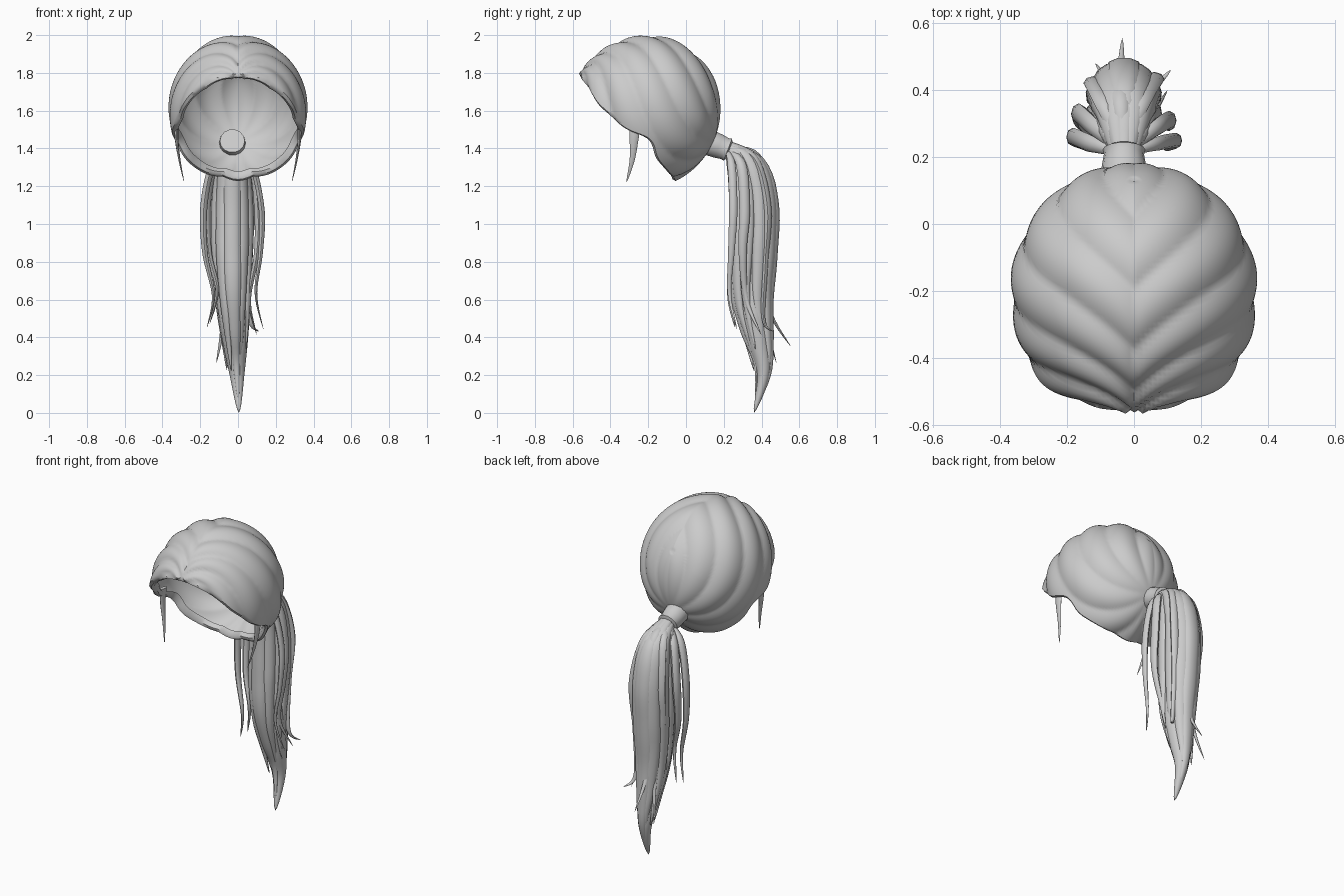
import bpy, bmesh, math
from mathutils import Vector

cube = bpy.data.objects.get("Cube")
if cube:
    bpy.data.objects.remove(cube)

hair = bpy.data.materials.new("hair_grey")
hair.use_nodes = True
hair.diffuse_color = (0.6, 0.6, 0.6, 1)
hair.node_tree.nodes["Principled BSDF"].inputs["Base Color"].default_value = (0.6, 0.6, 0.6, 1)


def finish(name, bm, angle=50):
    bmesh.ops.recalc_face_normals(bm, faces=bm.faces)
    mesh = bpy.data.meshes.new(name)
    bm.to_mesh(mesh)
    bm.free()
    mesh.materials.append(hair)
    ob = bpy.data.objects.new(name, mesh)
    bpy.context.collection.objects.link(ob)
    bpy.ops.object.select_all(action='DESELECT')
    ob.select_set(True)
    bpy.context.view_layer.objects.active = ob
    bpy.ops.object.shade_smooth_by_angle(angle=math.radians(angle))
    return ob


def bridge(bm, a, b):
    n = len(a)
    for i in range(n):
        bm.faces.new((a[i], a[(i + 1) % n], b[(i + 1) % n], b[i]))


def lerp_table(table, k):
    if k <= table[0][0]:
        return table[0][1]
    for (k0, v0), (k1, v1) in zip(table, table[1:]):
        if k <= k1:
            return v0 + (v1 - v0) * (k - k0) / (k1 - k0)
    return table[-1][1]


def spline(pts, t):
    # Catmull-Rom through pts, t in 0..1
    n = len(pts) - 1
    i = min(int(t * n), n - 1)
    f = t * n - i
    p0, p1, p2, p3 = (Vector(pts[min(max(i + k, 0), n)]) for k in (-1, 0, 1, 2))
    return 0.5 * (2 * p1 + (p2 - p0) * f + (2 * p0 - 5 * p1 + 4 * p2 - p3) * f * f
                  + (3 * p1 - p0 - 3 * p2 + p3) * f ** 3)


# ---- Hair cap: skull-shaped shell with clumps sweeping towards the tie ----
CENTRE = Vector((0, -0.2, 1.6))
POLE, UP, SIDE = Vector((0, 0.866, 0.5)), Vector((0, -0.5, 0.866)), Vector((1, 0, 0))
TIE, TIE_UP = Vector((0, 0.917, -0.4)), Vector((0, 0.4, 0.917))
RIM = [(1.21, -0.04), (1.27, -0.08), (1.35, -0.15), (1.43, -0.17), (1.47, -0.21),
       (1.49, -0.28), (1.53, -0.35), (1.64, -0.46), (1.8, -0.565)]


def direction(theta, phi):
    return math.cos(theta) * POLE + math.sin(theta) * (math.cos(phi) * UP + math.sin(phi) * SIDE)


def skull(d):
    return CENTRE + Vector((d.x * 0.365, d.y * (0.38 if d.y > 0 else 0.415), d.z * 0.395))


def clump(d):
    # rounded locks with sharp valleys, bending up to a middle parting
    theta = d.angle(TIE)
    phi = math.atan2(abs(d.x), d.dot(TIE_UP))
    wave = abs(math.sin((phi + 0.3 * theta * theta) * math.pi / 0.62 + 0.4))
    fade = min(1, max(0, (theta - 0.1) / 0.7))
    part = math.exp(-(d.x / 0.05) ** 2) * min(1, max(0, -d.y * 2)) * 0.012
    return 1 + 0.042 * (wave - 0.6) * fade - part


def rim_angle(phi):
    theta = 0.5
    while theta < 2.6:
        p = skull(direction(theta, phi))
        if p.y < lerp_table(RIM, p.z):
            break
        theta += 0.005
    return theta


NP, NT = 160, 56
phis = [2 * math.pi * i / NP for i in range(NP)]
raw = [rim_angle(p) for p in phis]
rim = [sum(raw[(i + k) % NP] for k in (-2, -1, 0, 1, 2)) / 5 for i in range(NP)]
bm = bmesh.new()
top = bm.verts.new(skull(POLE) + Vector((0, 0, 0)))
rings = []
for j in range(1, NT + 1):
    ring = []
    for phi, end in zip(phis, rim):
        d = direction(end * j / NT, phi)
        ring.append(bm.verts.new(CENTRE + (skull(d) - CENTRE) * clump(d)))
    rings.append(ring)
# rolled-in lip around the face opening
for shrink, shift in ((0.965, 0.03), (0.92, 0.02), (0.89, -0.06)):
    ring = []
    for phi, end in zip(phis, rim):
        d = direction(end + shift, phi)
        ring.append(bm.verts.new(CENTRE + (skull(d) - CENTRE) * shrink * clump(d)))
    rings.append(ring)
for a, b in zip(rings, rings[1:]):
    bridge(bm, a, b)
for i in range(NP):
    bm.faces.new((top, rings[0][i], rings[0][(i + 1) % NP]))
finish("hair_cap", bm)

# ---- Hair tie: flared collar that passes through the cap ----
bm = bmesh.new()
axis = Vector((0, 0.93, -0.36)).normalized()
across = axis.cross(SIDE).normalized()
start = Vector((-0.03, 0.1, 1.44))
rings = []
for s, r in ((0, 0.066), (0.03, 0.07), (0.08, 0.066), (0.115, 0.06), (0.13, 0.064), (0.14, 0.045)):
    rings.append([bm.verts.new(start + axis * s + r * (math.cos(a) * SIDE + math.sin(a) * across))
                  for a in (2 * math.pi * i / 14 for i in range(14))])
for a, b in zip(rings, rings[1:]):
    bridge(bm, a, b)
bm.faces.new(rings[0])
bm.faces.new(rings[-1])
finish("hair_tie", bm, 35)


# ---- Locks: tapered sweeps with an oval section ----
def lock(name, pts, width, depth, facing=0.0, steps=30, sides=10, root=0.35, taper=0.45):
    bm = bmesh.new()
    rings = []
    face = Vector((math.cos(facing), math.sin(facing), 0))
    for j in range(steps):
        t = j / steps
        p = spline(pts, t)
        tan = (spline(pts, min(t + 0.02, 1)) - spline(pts, max(t - 0.02, 0))).normalized()
        u = (face - tan * face.dot(tan)).normalized()
        v = tan.cross(u)
        grow = root + (1 - root) * min(1, t / 0.22)
        thin = 1 if t < taper else ((1 - t) / (1 - taper)) ** 0.8
        s = grow * thin
        rings.append([bm.verts.new(p + s * (width * math.cos(a) * u + depth * math.sin(a) * v))
                      for a in (2 * math.pi * i / sides for i in range(sides))])
    for a, b in zip(rings, rings[1:]):
        bridge(bm, a, b)
    bm.faces.new(rings[0])
    tip = bm.verts.new(Vector(pts[-1]))
    for i in range(sides):
        bm.faces.new((rings[-1][i], rings[-1][(i + 1) % sides], tip))
    return finish(name, bm)


# ---- Ponytail body: locks arranged around a curved centre line ----
TAIL = [(-0.03, 0.21, 1.405), (-0.03, 0.32, 1.33), (-0.03, 0.36, 1.1), (-0.03, 0.355, 0.85),
        (-0.025, 0.35, 0.6), (-0.015, 0.385, 0.38), (-0.005, 0.41, 0.2), (0.005, 0.36, 0.0)]
SPREAD = [(0, 0.03), (0.14, 0.075), (0.3, 0.105), (0.5, 0.098), (0.65, 0.075), (0.8, 0.04), (1, 0)]


def tail_path(angle, end, flare):
    pts = []
    for k in range(8):
        t = end * k / 7
        r = lerp_table(SPREAD, t) + flare * (k / 7) ** 4
        out = Vector((math.cos(angle) * 0.82, math.sin(angle), 0))
        if t < 0.1:
            out = Vector((out.x, 0, out.y))
        pts.append(spline(TAIL, t) + out * r)
    return pts


lock("ponytail_core", TAIL, 0.085, 0.075, steps=44, sides=14, taper=0.62)
# angle in degrees, reach along the tail, outward flick at the tip, half width
BODY = [(90, 1.0, 0, 0.055), (55, 0.93, 0, 0.05), (125, 0.9, 0.01, 0.05), (20, 0.8, 0.0, 0.045),
        (160, 0.84, 0.035, 0.045), (200, 0.78, 0.01, 0.04), (235, 0.84, 0.03, 0.042),
        (270, 0.95, 0, 0.05), (305, 0.82, 0.0, 0.042), (340, 0.75, 0.02, 0.04)]
for i, (deg, end, flare, width) in enumerate(BODY):
    a = math.radians(deg)
    lock(f"ponytail_lock_{i + 1}", tail_path(a, end, flare), width, 0.032, a + math.pi / 2, 36, taper=0.5)

# ---- Loose locks that fan out beside and behind the ponytail ----
ROOT = (-0.03, 0.21, 1.4)
LOOSE = {
    "right_outer": ([ROOT, (-0.13, 0.24, 1.32), (-0.18, 0.26, 1.1), (-0.175, 0.25, 0.85),
                     (-0.13, 0.23, 0.62), (-0.165, 0.26, 0.45)], 0.027),
    "right_inner": ([ROOT, (-0.12, 0.29, 1.32), (-0.165, 0.33, 1.1), (-0.155, 0.3, 0.85),
                     (-0.11, 0.27, 0.65), (-0.15, 0.31, 0.47)], 0.03),
    "left_outer": ([ROOT, (0.07, 0.24, 1.32), (0.125, 0.25, 1.08), (0.12, 0.24, 0.85),
                    (0.095, 0.23, 0.63), (0.135, 0.27, 0.44)], 0.022),
    "left_inner": ([ROOT, (0.07, 0.29, 1.32), (0.105, 0.31, 1.08), (0.1, 0.3, 0.85),
                    (0.06, 0.32, 0.6), (0.1, 0.4, 0.41)], 0.028),
    "back_flick": ([ROOT, (-0.04, 0.37, 1.36), (-0.04, 0.465, 1.1), (-0.04, 0.44, 0.8),
                    (-0.04, 0.44, 0.55), (-0.035, 0.555, 0.35)], 0.034),
    "back_left_flick": ([ROOT, (0.02, 0.36, 1.35), (0.06, 0.43, 1.1), (0.05, 0.42, 0.8),
                         (0.06, 0.41, 0.5), (0.11, 0.46, 0.43)], 0.03),
    "back_right_flick": ([ROOT, (-0.09, 0.36, 1.35), (-0.12, 0.42, 1.1), (-0.11, 0.4, 0.8),
                          (-0.08, 0.42, 0.5), (-0.115, 0.48, 0.26)], 0.03),
}
for name, (pts, width) in LOOSE.items():
    lock(name + "_lock", pts, width, width * 0.7, math.pi / 2 if "er" in name else 0, 34, 8)

# ---- Face-framing wisps ----
for side, label in ((1, "left"), (-1, "right")):
    lock(label + "_wisp", [(side * 0.325, -0.27, 1.54), (side * 0.325, -0.275, 1.45),
                           (side * 0.31, -0.285, 1.34), (side * 0.285, -0.315, 1.22)],
         0.03, 0.012, math.pi / 2, 16, 8, root=1, taper=0.1)
